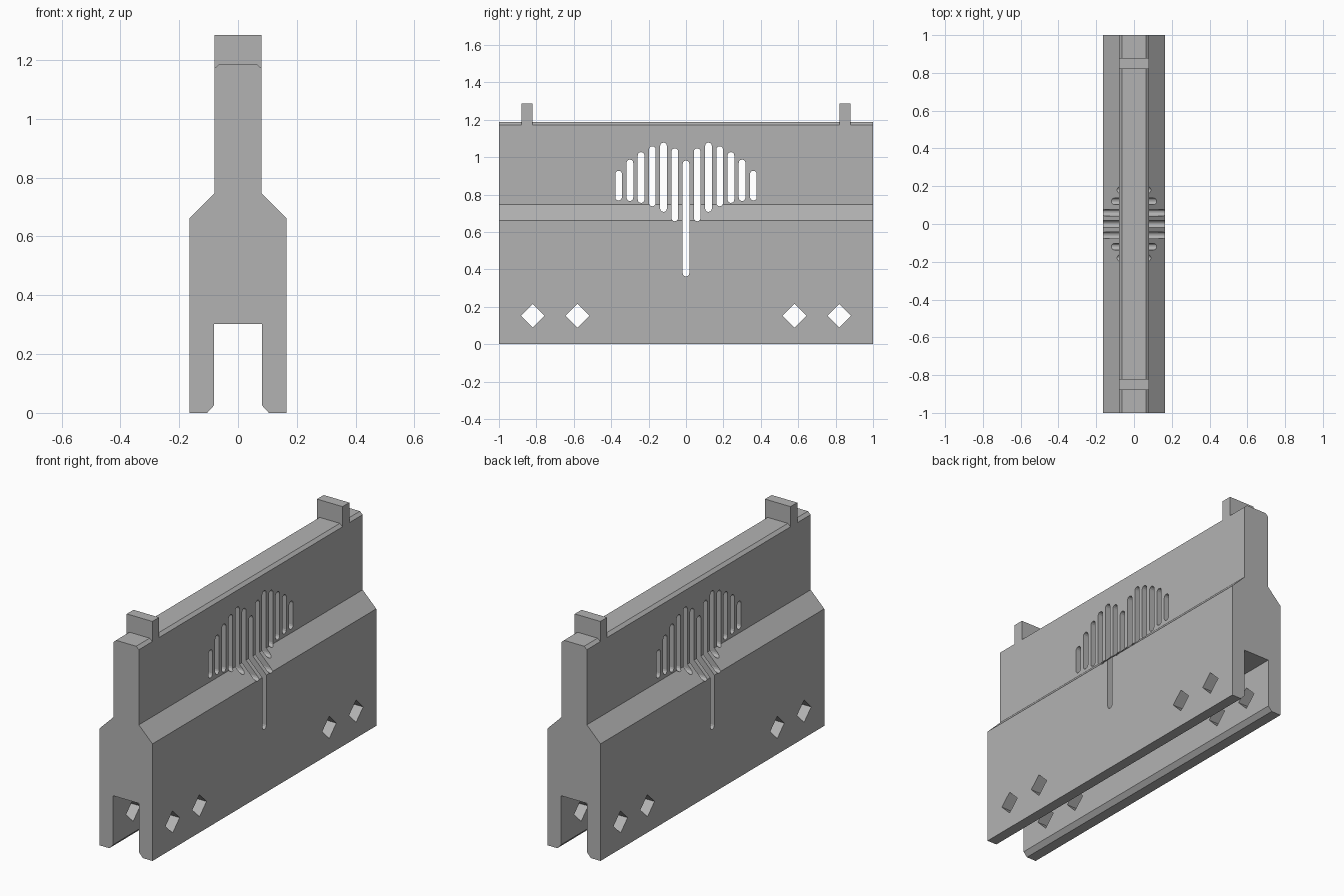
import bpy, bmesh, math

if "Cube" in bpy.data.objects:
    bpy.data.objects.remove(bpy.data.objects["Cube"])

grey = bpy.data.materials.new("plain grey")
grey.diffuse_color = (0.45, 0.45, 0.45, 1)
grey.use_nodes = True
grey.node_tree.nodes["Principled BSDF"].inputs["Base Color"].default_value = grey.diffuse_color


def add_prism(bm, outline, axis, start, end):
    """Extrude a closed 2D outline along x (outline is y,z) or y (outline is x,z)."""
    def point(p, d):
        return (d, p[0], p[1]) if axis == "x" else (p[0], d, p[1])
    rings = [[bm.verts.new(point(p, d)) for p in outline] for d in (start, end)]
    n = len(outline)
    bm.faces.new(rings[0])
    bm.faces.new(rings[1][::-1])
    for i in range(n):
        j = (i + 1) % n
        bm.faces.new((rings[0][j], rings[0][i], rings[1][i], rings[1][j]))


def finish(name, bm):
    bmesh.ops.recalc_face_normals(bm, faces=bm.faces)
    mesh = bpy.data.meshes.new(name)
    bm.to_mesh(mesh)
    bm.free()
    mesh.materials.append(grey)
    obj = bpy.data.objects.new(name, mesh)
    bpy.context.collection.objects.link(obj)
    return obj


# Body: forked cross-section, mirrored and run along y
half = [(0.082, 0.303), (0.082, 0.025), (0.105, 0), (0.165, 0), (0.165, 0.662),
        (0.08, 0.747), (0.08, 1.172), (0.063, 1.187)]
bm = bmesh.new()
add_prism(bm, half + [(-x, z) for x, z in reversed(half)], "y", -1, 1)
body = finish("body", bm)


# Round-ended slot outline
def slot(y, low, high, r=0.018, steps=6):
    arc = [math.pi * i / steps for i in range(steps + 1)]
    return ([(y + r * math.cos(a), high - r + r * math.sin(a)) for a in arc] +
            [(y - r * math.cos(a), low + r - r * math.sin(a)) for a in arc])


# Cutters: fan of slots and diamond holes through both legs
bm = bmesh.new()
spans = [(0.362, 0.982), (0.657, 1.047), (0.707, 1.078), (0.737, 1.058),
         (0.755, 1.027), (0.765, 0.987), (0.768, 0.927)]
for i, (low, high) in enumerate(spans):
    for side in ((1, -1) if i else (1,)):
        add_prism(bm, slot(side * i * 0.06, low, high), "x", -0.3, 0.3)
d = 0.063
for y in (-0.82, -0.58, 0.58, 0.82):
    add_prism(bm, [(y + d, 0.152), (y, 0.152 + d), (y - d, 0.152), (y, 0.152 - d)],
              "x", -0.3, 0.3)
cutter = finish("hole_cutter", bm)

cut = body.modifiers.new("holes", "BOOLEAN")
cut.operation = "DIFFERENCE"
cut.solver = "EXACT"
cut.object = cutter
bpy.context.view_layer.objects.active = body
bpy.ops.object.modifier_apply(modifier=cut.name)
bpy.data.objects.remove(cutter)

# Tabs standing on the top edge
for name, y in (("front_tab", -0.85), ("back_tab", 0.85)):
    bm = bmesh.new()
    add_prism(bm, [(-0.08, 1.172), (0.08, 1.172), (0.08, 1.286), (-0.08, 1.286)],
              "y", y - 0.03, y + 0.03)
    finish(name, bm)
